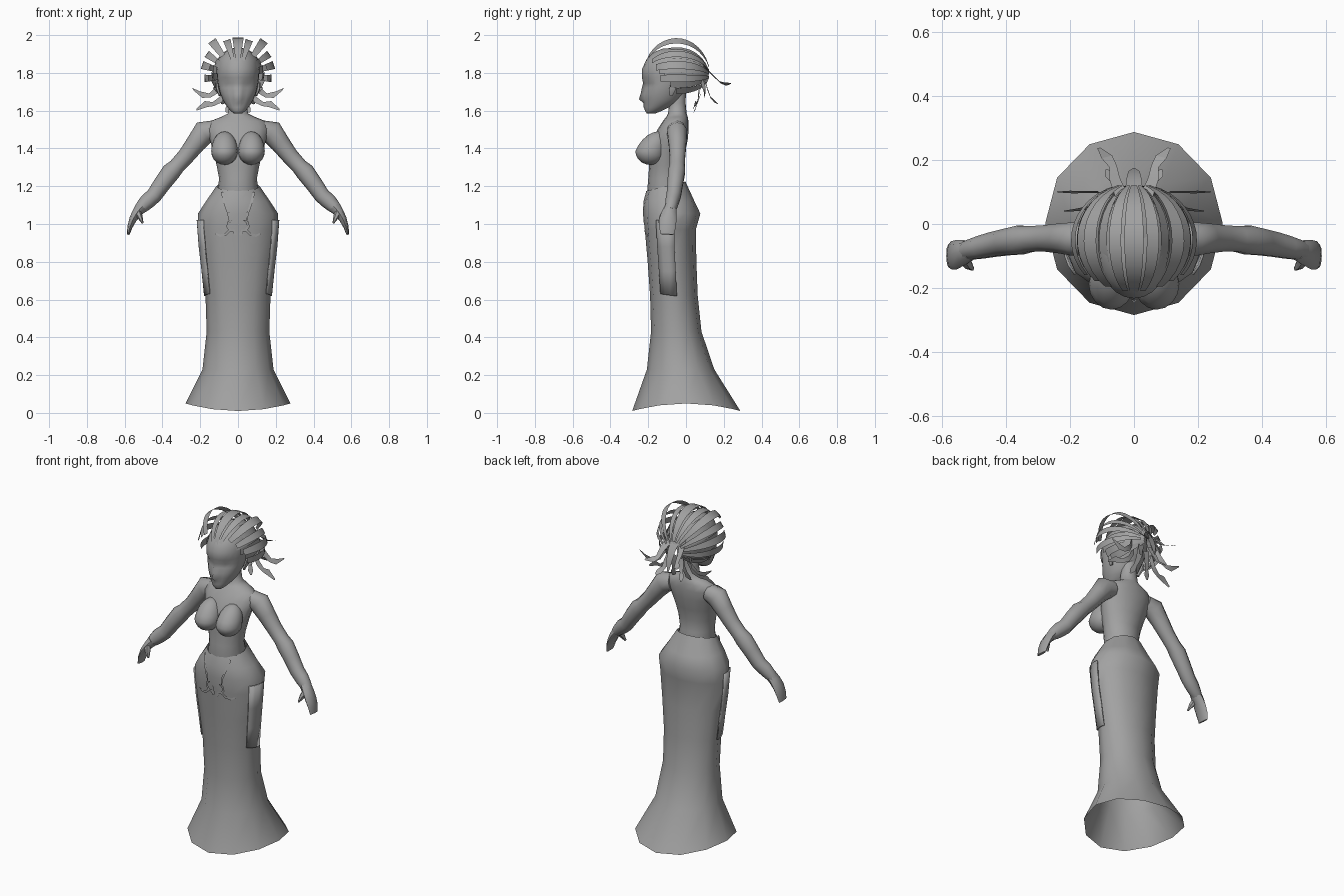
import bpy, bmesh, math
from mathutils import Vector

if "Cube" in bpy.data.objects:
    bpy.data.objects.remove(bpy.data.objects["Cube"])

grey = bpy.data.materials.new("plain_grey")
grey.diffuse_color = (0.36, 0.36, 0.36, 1)
grey.use_nodes = True
grey.node_tree.nodes["Principled BSDF"].inputs["Base Color"].default_value = grey.diffuse_color


def make(name, verts, faces, angle=50, out=None):
    """Mesh object; with out given, faces are turned away from that point."""
    bm = bmesh.new()
    vs = [bm.verts.new(v) for v in verts]
    for f in faces:
        bm.faces.new([vs[i] for i in f])
    bm.normal_update()
    if out is None:
        bmesh.ops.recalc_face_normals(bm, faces=bm.faces)
    else:
        for f in bm.faces:
            if f.normal.dot(f.calc_center_median() - Vector(out)) < 0:
                f.normal_flip()
    me = bpy.data.meshes.new(name)
    bm.to_mesh(me)
    bm.free()
    ob = bpy.data.objects.new(name, me)
    bpy.context.collection.objects.link(ob)
    me.materials.append(grey)
    bpy.ops.object.select_all(action='DESELECT')
    ob.select_set(True)
    bpy.context.view_layer.objects.active = ob
    bpy.ops.object.shade_smooth_by_angle(angle=math.radians(angle))
    return ob


def loft(name, rings, caps=True, angle=50):
    n = len(rings[0])
    verts = [p for r in rings for p in r]
    faces = [(k * n + i, k * n + (i + 1) % n, (k + 1) * n + (i + 1) % n, (k + 1) * n + i)
             for k in range(len(rings) - 1) for i in range(n)]
    if caps:
        faces += [tuple(range(n)), tuple(range(len(verts) - n, len(verts)))]
    return make(name, verts, faces, angle)


def oval(z, hx, yf, yb, a):
    """Point on a horizontal oval; angle 0 is the front."""
    return Vector((hx * math.sin(a), (yf + yb) / 2 - (yb - yf) / 2 * math.cos(a), z))


def ring(row, n):
    return [oval(*row, math.tau * i / n) for i in range(n)]


def ribbon(name, pts, sides, out):
    """Strip of quads; sides are half-width vectors along the path."""
    verts = []
    for p, s in zip(pts, sides):
        verts += [Vector(p) - Vector(s), Vector(p) + Vector(s)]
    return make(name, verts, [(2 * i, 2 * i + 1, 2 * i + 3, 2 * i + 2)
                              for i in range(len(pts) - 1)], 50, out)


def tube(name, rows, n=10):
    """Limb through rows of (x, y, z, radius in xz plane, radius along y)."""
    pts = [Vector(r[:3]) for r in rows]
    rings = []
    for i, r in enumerate(rows):
        t = (pts[min(i + 1, len(pts) - 1)] - pts[max(i - 1, 0)]).normalized()
        u = t.cross(Vector((0, 1, 0))).normalized()
        v = u.cross(t)
        rings.append([pts[i] + u * r[3] * math.cos(math.tau * k / n)
                      + v * r[4] * math.sin(math.tau * k / n) for k in range(n)])
    return loft(name, rings)


# Skirt: rows of height, half width, front y, back y
SKIRT = [(0.01, .278, -.285, .288), (.23, .188, -.207, .15), (.43, .166, -.185, .082),
         (.62, .172, -.19, .062), (.80, .192, -.203, .055), (.97, .213, -.218, .052),
         (1.055, .212, -.228, .076), (1.12, .17, -.225, .045), (1.2, .115, -.21, -.003)]
rings = [ring(r, 12) for r in SKIRT]
for i, p in enumerate(rings[0]):      # hem lifts at the sides
    p.z += .04 * math.sin(math.tau * i / 12) ** 2
for i, p in enumerate(rings[-1]):     # waistline dips at the front
    p.z -= .025 * math.cos(math.tau * i / 12)
loft("skirt", rings, caps=False, angle=42)


def skirt_row(z):
    for a, b in zip(SKIRT, SKIRT[1:]):
        if z <= b[0]:
            t = (z - a[0]) / (b[0] - a[0])
            return [p + (q - p) * t for p, q in zip(a, b)]
    return SKIRT[-1]


def on_skirt(x, z, gap=.004):
    _, hx, yf, yb = skirt_row(z)
    p = oval(z, hx, yf, yb, math.asin(max(-1, min(1, x / hx))))
    return p - Vector((0, gap, 0))


for s, side in ((-1, "left"), (1, "right")):
    # Hanging hip panels
    verts, cols = [], [58, 70, 82, 97]
    heights = [.63, .75, .88, 1.02]
    for z in heights:
        _, hx, yf, yb = skirt_row(z)
        for j, d in enumerate(cols):
            drop = .012 * j / 3 if z == .63 else 0
            verts.append(oval(z - drop, hx + .008, yf - .008, yb + .008, s * math.radians(d)))
    n = len(cols)
    panel = make("hip_panel_" + side, verts,
                 [(k * n + j, k * n + j + 1, k * n + n + j + 1, k * n + n + j)
                  for k in range(3) for j in range(3)], 50, (0, -.065, .8))
    mod = panel.modifiers.new("thickness", 'SOLIDIFY')
    mod.thickness = .008
    # Scroll ornaments and waist straps on the skirt front
    for name, path, w in (
            ("scroll_low", [(.012, .94), (.022, .965), (.045, .965), (.065, .945), (.095, .938), (.12, .95)], .007),
            ("scroll_high", [(.04, .965), (.055, .985), (.05, 1.01), (.03, 1.02)], .007),
            ("waist_strap", [(.085, 1.17), (.07, 1.11), (.052, 1.06), (.045, 1.01)], .006)):
        pts = [on_skirt(s * x, z) for x, z in path]
        sides = []
        for i in range(len(pts)):
            t = pts[min(i + 1, len(pts) - 1)] - pts[max(i - 1, 0)]
            taper = .35 if i == len(pts) - 1 else 1
            sides.append(Vector((-t.z, 0, t.x)).normalized() * w * taper)
        ribbon(name + "_" + side, pts, sides, (0, 0, 1))
make("front_point", [on_skirt(-.014, 1.0), on_skirt(.014, 1.0), on_skirt(0, .93)],
     [(0, 1, 2)], 50, (0, 0, 1))

# Torso and neck
TORSO = [(1.13, .1, -.2, -.01), (1.18, .108, -.205, -.004), (1.24, .1, -.2, -.018),
         (1.31, .113, -.195, -.02), (1.38, .13, -.195, -.005), (1.45, .15, -.178, .01),
         (1.505, .165, -.148, .014), (1.545, .145, -.122, .013), (1.567, .09, -.105, .009),
         (1.585, .053, -.095, .003), (1.64, .045, -.09, -.002), (1.72, .045, -.1, .0)]
loft("torso", [ring(r, 16) for r in TORSO], angle=60)

for s, side in ((-1, "left"), (1, "right")):
    # Bust
    bm = bmesh.new()
    bmesh.ops.create_uvsphere(bm, u_segments=16, v_segments=10, radius=1)
    verts = [(s * .071 + v.co.x * .071, -.188 + v.co.y * .08 + max(v.co.z, 0) * .04,
              1.385 + v.co.z * (.105 if v.co.z > 0 else .072)) for v in bm.verts]
    faces = [tuple(v.index for v in f.verts) for f in bm.faces]
    bm.free()
    make("bust_" + side, verts, faces, 80)
    # Arm with stepped bracer
    tube("arm_" + side, [(s * x, y, z, a, b) for x, y, z, a, b in (
        (.12, -.05, 1.5, .05, .05), (.18, -.047, 1.485, .064, .055), (.225, -.045, 1.425, .052, .049),
        (.275, -.045, 1.36, .045, .043), (.325, -.047, 1.305, .043, .042), (.355, -.05, 1.275, .05, .047),
        (.40, -.057, 1.215, .046, .043), (.445, -.065, 1.15, .042, .04), (.48, -.073, 1.12, .042, .037),
        (.51, -.08, 1.09, .035, .033), (.53, -.086, 1.07, .026, .03))])
    # Hand: palm with fingers, thumb
    tube("hand_" + side, [(s * x, y, z, a, b) for x, y, z, a, b in (
        (.51, -.083, 1.09, .032, .032), (.535, -.09, 1.06, .026, .04), (.556, -.096, 1.025, .02, .046),
        (.572, -.098, .985, .014, .044), (.581, -.1, .945, .007, .036))], 8)
    tube("thumb_" + side, [(s * x, y, z, a, b) for x, y, z, a, b in (
        (.53, -.11, 1.06, .02, .02), (.518, -.128, 1.035, .014, .016), (.505, -.14, 1.005, .005, .007))], 6)
    # Ear
    tube("ear_" + side, [(s * x, y, z, a, b) for x, y, z, a, b in (
        (.096, -.08, 1.68, .006, .01), (.108, -.072, 1.715, .01, .02), (.112, -.062, 1.75, .006, .014))], 6)

# Head with nose, lips, chin and eye hollows
HEAD = [(1.584, .02, -.207, -.165), (1.598, .038, -.216, -.13), (1.618, .056, -.217, -.09),
        (1.64, .071, -.22, -.05), (1.66, .082, -.222, -.03), (1.69, .094, -.224, -.01),
        (1.72, .102, -.226, .01), (1.745, .107, -.224, .03), (1.775, .111, -.233, .05),
        (1.82, .114, -.233, .062), (1.87, .106, -.21, .06), (1.91, .075, -.17, .03),
        (1.93, .03, -.12, -.02)]
NOSE = {1.64: .004, 1.66: .027, 1.69: .016, 1.72: .008, 1.745: .003, 1.618: .007}
rings = []
for r in HEAD:
    pts = ring(r, 24)
    pts[0].y -= NOSE.get(r[0], 0)
    if r[0] in (1.72, 1.745):
        for k in (1, 2, 3):
            for i in (k, -k):
                pts[i].y += .011
    rings.append(pts)
loft("head", rings, angle=80)

# Hair: bands sweep from the hairline to a gathering point at the back
C = Vector((0, -.05, 1.78))


def meridian(name, deg, rx, rz, ry, t0, t1, half, lift=0, steps=10):
    a = math.radians(deg)
    pts, sides = [], []
    tilt = Vector((math.sin(a), 0, math.cos(a))) * lift
    for i in range(steps + 1):
        t = t0 + (t1 - t0) * i / steps
        pts.append(C + Vector((rx * math.sin(a) * math.sin(t), -ry * math.cos(t),
                               rz * math.cos(a) * math.sin(t))))
        w = half * max(.18, math.sin(t))
        sides.append(Vector((math.cos(a), 0, -math.sin(a))) * w + tilt)
    ribbon(name, pts, sides, C)


for i in range(-8, 9):
    deg = i * 15
    t0 = .43 + .95 * (abs(deg) / 105) ** 1.4
    sgn = (i > 0) - (i < 0)
    meridian("scalp_band_%d" % (i + 8), deg, .138, .152, .172, t0, 2.95, .0215, -.004 * sgn)
for i, (deg, r, half) in enumerate(((0, .208, .03), (17, .203, .02), (36, .235, .024),
                                    (54, .205, .02), (72, .2, .022), (93, .178, .02))):
    for s in ((1,) if i == 0 else (-1, 1)):
        meridian("hair_loop_%d_%s" % (i, "left" if s < 0 else "right"), s * deg, r, r, .178,
                 .33 + .008 * deg, 2.85, half, steps=12)

# Loose hair tails with flared tips
ribbon("tail_centre", [(0, .1, 1.84), (0, .14, 1.79), (0, .165, 1.73), (0, .175, 1.67)],
       [(.028, 0, 0), (.024, 0, 0), (.018, 0, 0), (.003, 0, 0)], C)
TAILS = [([(.04, .09, 1.84), (.06, .14, 1.79), (.065, .18, 1.75), (.085, .21, 1.74), (.11, .238, 1.745)], (.016, -.004, .008)),
         ([(.08, .08, 1.77), (.11, .1, 1.71), (.15, .1, 1.68), (.195, .1, 1.685), (.24, .1, 1.715)], (.005, .004, .016)),
         ([(.06, .07, 1.72), (.09, .065, 1.66), (.13, .055, 1.635), (.17, .045, 1.635), (.22, .04, 1.605)], (.005, .004, .015)),
         ([(.03, .1, 1.76), (.05, .115, 1.71), (.06, .13, 1.67), (.075, .15, 1.65), (.085, .17, 1.635)], (.015, 0, .006)),
         ([(.02, .08, 1.74), (.03, .075, 1.68), (.04, .06, 1.64), (.05, .05, 1.61), (.06, .04, 1.59)], (.016, 0, .004))]
for k, (path, w) in enumerate(TAILS):
    for s in (-1, 1):
        pts = [(s * x, y, z) for x, y, z in path]
        sides = [Vector((s * w[0], w[1], w[2])) * f for f in (1.2, 1, .7, 1.05, .3)]
        ribbon("hair_tail_%d_%s" % (k, "left" if s < 0 else "right"), pts, sides, C)
